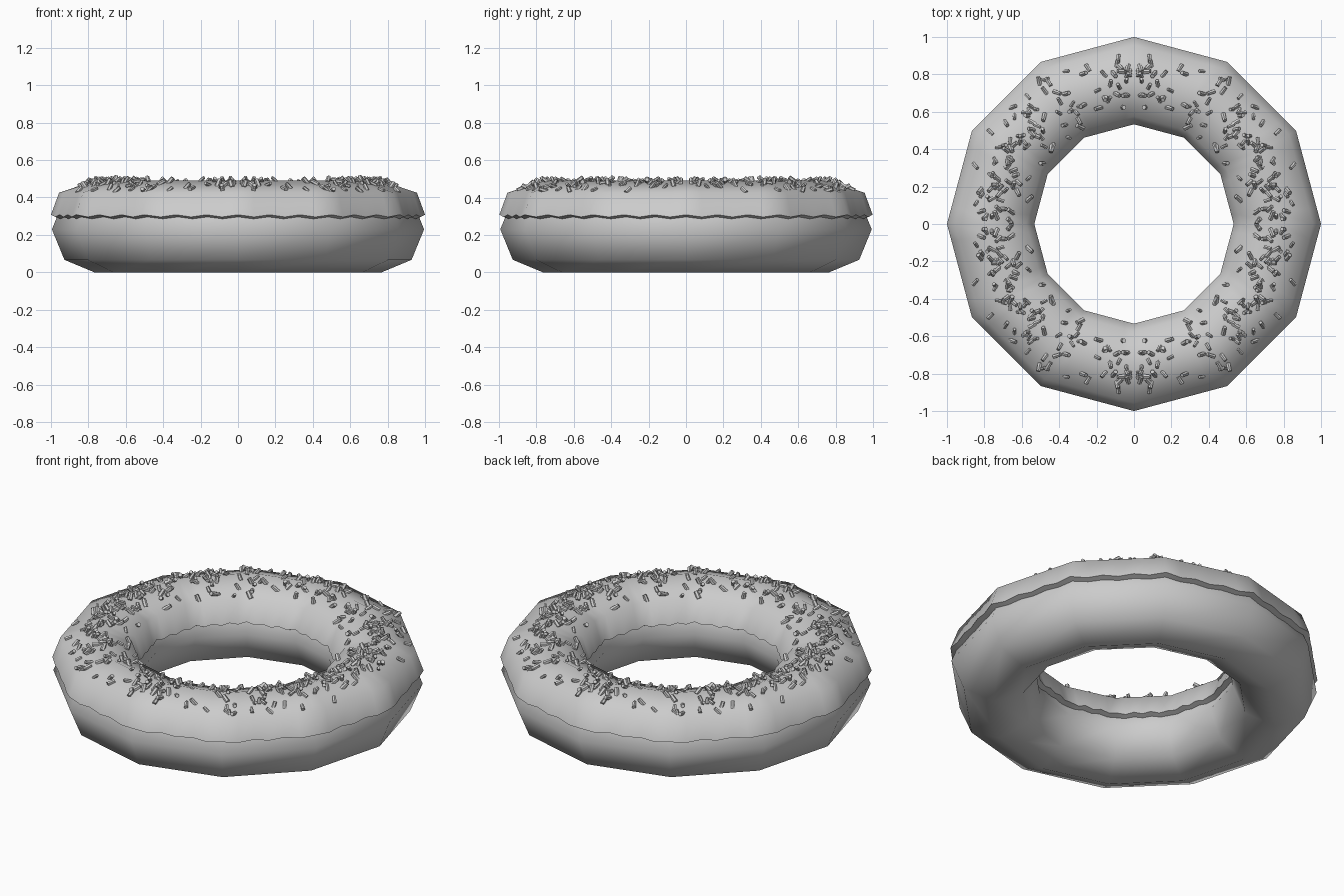
import bpy, bmesh, math, random
from mathutils import Matrix, Vector

if "Cube" in bpy.data.objects:
    bpy.data.objects.remove(bpy.data.objects["Cube"])

random.seed(7)
SIDES = 12
R, CZ = 0.765, 0.23


def finish(name, bm, angle=None):
    bmesh.ops.recalc_face_normals(bm, faces=bm.faces)
    me = bpy.data.meshes.new(name)
    bm.to_mesh(me)
    bm.free()
    ob = bpy.data.objects.new(name, me)
    bpy.context.collection.objects.link(ob)
    if angle is not None:
        bpy.ops.object.select_all(action='DESELECT')
        ob.select_set(True)
        bpy.context.view_layer.objects.active = ob
        bpy.ops.object.shade_smooth_by_angle(angle=math.radians(angle))
    return ob


def polygon_factor(a):
    """Radius of the 12-sided outline at angle a, relative to its corners."""
    step = 2 * math.pi / SIDES
    return math.cos(step / 2) / math.cos(a % step - step / 2)


def sweep(profile, closed, sub, wave=0.0, wavy=()):
    """Sweep a (radius, z) profile round the 12-sided ring."""
    bm = bmesh.new()
    n, m = SIDES * sub, len(profile)
    rings = []
    for i in range(n):
        a = 2 * math.pi * i / n
        f = polygon_factor(a)
        dz = wave * math.cos(36 * a)
        rings.append([bm.verts.new((r * f * math.cos(a), r * f * math.sin(a),
                                    z + (dz if k in wavy else 0)))
                      for k, (r, z) in enumerate(profile)])
    for i in range(n):
        p, q = rings[i], rings[(i + 1) % n]
        for k in range(m if closed else m - 1):
            j = (k + 1) % m
            bm.faces.new((p[k], q[k], q[j], p[j]))
    return bm


# Dough: octagonal section
dough = [(R + 0.228 * math.cos(k * math.pi / 4), CZ + 0.23 * math.sin(k * math.pi / 4))
         for k in range(8)]
finish("dough", sweep(dough, True, 1), 80)

# Icing: shell over the upper half with a wavy lip
outer = [(0.962, 0.289), (0.998, 0.302), (0.955, 0.425), (R, 0.49)]
inner = [(2 * R - r, z) for r, z in reversed(outer[:-1])]
under = [(0.60, 0.385), (R, 0.455), (0.93, 0.385)]
icing = outer + inner + under
finish("icing", sweep(icing, True, 6, 0.006, (0, 1, 5, 6)), 60)


# Sprinkles: one quadrant scattered on the icing, then mirrored
def icing_height(d):
    d = abs(d)
    return 0.49 - 0.065 * d / 0.19


bm = bmesh.new()
for _ in range(120):
    a = random.uniform(0.02, math.pi / 2 - 0.02)
    d = max(-0.17, min(0.165, random.gauss(-0.005, 0.085)))
    r = (R + d) * polygon_factor(a)
    pos = Vector((r * math.cos(a), r * math.sin(a), icing_height(d) + 0.006))
    axis = Vector((random.uniform(-1, 1), random.uniform(-1, 1), random.uniform(0.1, 1.1))).normalized()
    rot = axis.to_track_quat('Z', 'Y').to_matrix().to_4x4()
    size = random.uniform(0.75, 1.1)
    mat = Matrix.Translation(pos) @ rot @ Matrix.Scale(size, 4)
    bmesh.ops.create_cone(bm, cap_ends=True, segments=6, radius1=0.013,
                          radius2=0.011, depth=0.046, matrix=mat)
sprinkles = finish("sprinkles", bm)
mirror = sprinkles.modifiers.new("mirror", 'MIRROR')
mirror.use_axis = (True, True, False)
mirror.use_mirror_merge = False
